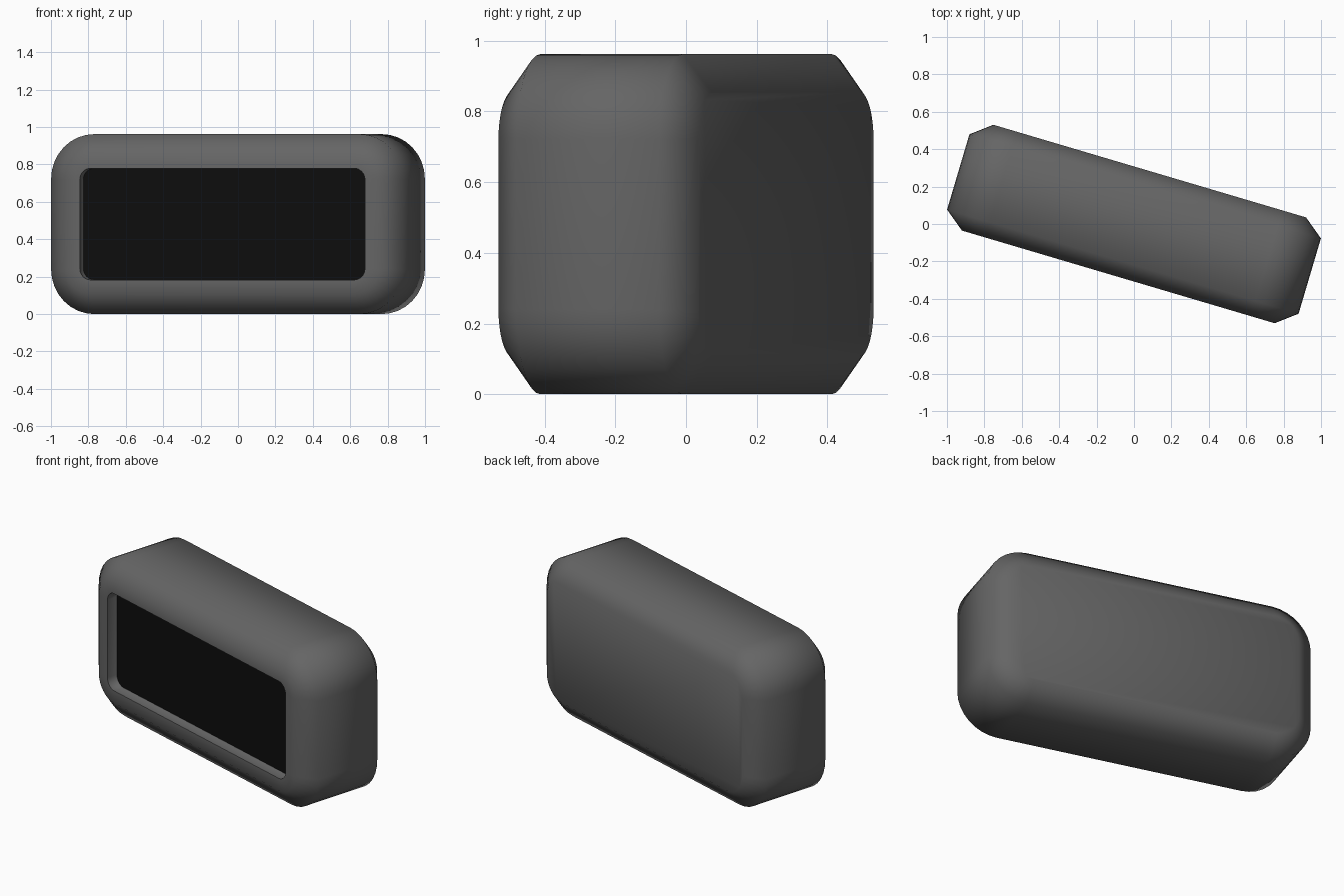
import bpy, bmesh, math

if "Cube" in bpy.data.objects:
    bpy.data.objects.remove(bpy.data.objects["Cube"])

TILT = math.radians(-16.5)
ZC = 0.481


def material(name, v):
    m = bpy.data.materials.new(name)
    m.diffuse_color = (v, v, v, 1)
    m.use_nodes = True
    m.node_tree.nodes["Principled BSDF"].inputs["Base Color"].default_value = m.diffuse_color
    return m


def rounded_loop(bm, hw, hh, r, y, seg=8):
    """Rounded rectangle of vertices in the XZ plane at depth y."""
    verts = []
    for k, (sx, sz) in enumerate([(1, 1), (-1, 1), (-1, -1), (1, -1)]):
        for i in range(seg + 1):
            a = math.pi / 2 * (k + i / seg)
            verts.append(bm.verts.new((sx * (hw - r) + r * math.cos(a), y,
                                       sz * (hh - r) + r * math.sin(a))))
    return verts


def loft(name, sections, cap_first, cap_last, mat):
    bm = bmesh.new()
    loops = [rounded_loop(bm, *s) for s in sections]
    for a, b in zip(loops, loops[1:]):
        n = len(a)
        for i in range(n):
            j = (i + 1) % n
            bm.faces.new((a[i], a[j], b[j], b[i]))
    if cap_first:
        bm.faces.new(loops[0])
    if cap_last:
        bm.faces.new(loops[-1])
    bmesh.ops.recalc_face_normals(bm, faces=bm.faces[:])
    me = bpy.data.meshes.new(name)
    bm.to_mesh(me)
    bm.free()
    me.materials.append(mat)
    ob = bpy.data.objects.new(name, me)
    bpy.context.collection.objects.link(ob)
    ob.location.z = ZC
    ob.rotation_euler.z = TILT
    bpy.ops.object.select_all(action='DESELECT')
    ob.select_set(True)
    bpy.context.view_layer.objects.active = ob
    bpy.ops.object.shade_smooth_by_angle(angle=math.radians(60))
    return ob


# Chamfered casing with a recess in the front: half width, half height, radius, depth
loft("casing", [
    (0.872, 0.373, 0.135, 0.295),
    (0.98, 0.481, 0.24, 0.21),
    (0.98, 0.481, 0.24, -0.21),
    (0.872, 0.373, 0.135, -0.295),
    (0.795, 0.298, 0.06, -0.295),
    (0.795, 0.298, 0.06, -0.225),
    (0.78, 0.283, 0.045, -0.215),
], True, True, material("dark_grey", 0.13))

# Black display panel seated in the recess
loft("screen", [
    (0.795, 0.298, 0.06, -0.215),
    (0.795, 0.298, 0.06, -0.228),
], True, True, material("black", 0.004))
